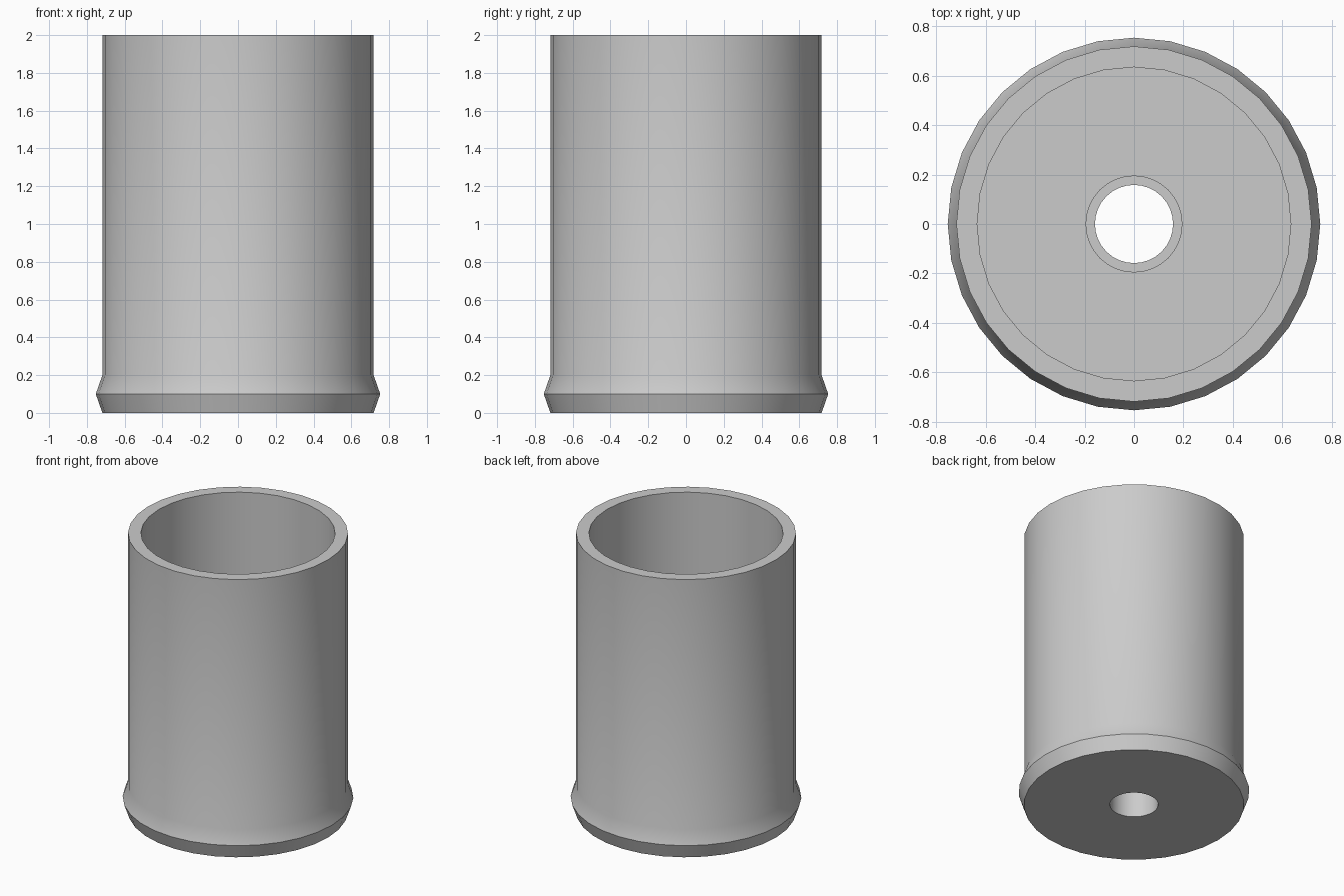
import bpy
import bmesh
from math import cos, sin, tau, radians

if "Cube" in bpy.data.objects:
    bpy.data.objects.remove(bpy.data.objects["Cube"], do_unlink=True)

SIDES = 32

grey = bpy.data.materials.new("light grey")
grey.use_nodes = True
colour = (0.6, 0.6, 0.6, 1.0)
grey.diffuse_color = colour
grey.node_tree.nodes["Principled BSDF"].inputs["Base Color"].default_value = colour


def lathe(name, profile):
    """Spin a closed (radius, height) profile around the z axis."""
    bm = bmesh.new()
    rings = [[bm.verts.new((r * cos(tau * i / SIDES), r * sin(tau * i / SIDES), z))
              for i in range(SIDES)] for r, z in profile]
    for a, b in zip(rings, rings[1:] + rings[:1]):
        for i in range(SIDES):
            j = (i + 1) % SIDES
            bm.faces.new((a[i], a[j], b[j], b[i]))
    bmesh.ops.recalc_face_normals(bm, faces=bm.faces)
    mesh = bpy.data.meshes.new(name)
    bm.to_mesh(mesh)
    bm.free()
    mesh.materials.append(grey)
    obj = bpy.data.objects.new(name, mesh)
    bpy.context.collection.objects.link(obj)
    bpy.ops.object.select_all(action="DESELECT")
    obj.select_set(True)
    bpy.context.view_layer.objects.active = obj
    bpy.ops.object.shade_smooth_by_angle(angle=radians(30))
    return obj


# Hollow cup: flared foot, straight wall, floor with a collared centre hole
lathe("cup_body", [
    (0.158, 0.0), (0.718, 0.0),                  # underside
    (0.753, 0.1), (0.718, 0.2),                  # foot ridge
    (0.718, 2.0), (0.634, 2.0),                  # wall and lip
    (0.634, 0.1), (0.196, 0.1),                  # inner wall and floor
    (0.196, 0.2), (0.158, 0.2),                  # hole collar
])
